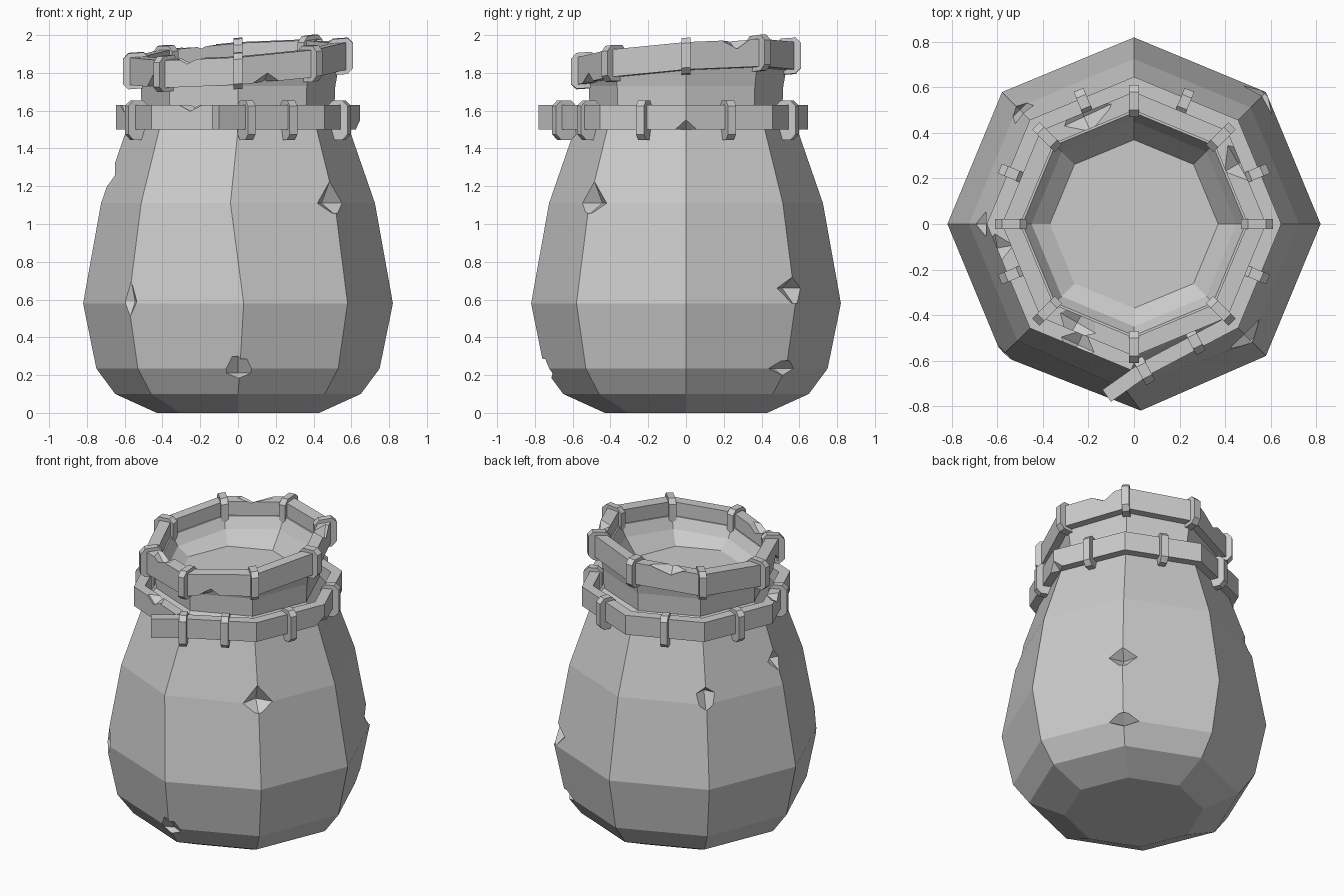
import bpy, bmesh, math
from mathutils import Matrix, Vector

cube = bpy.data.objects.get("Cube")
if cube:
    bpy.data.objects.remove(cube)

grey = bpy.data.materials.new("plain_grey")
grey.use_nodes = True
COLOUR = (0.6, 0.6, 0.6, 1)
grey.diffuse_color = COLOUR
grey.node_tree.nodes["Principled BSDF"].inputs["Base Color"].default_value = COLOUR

SIDES = 8
SLOPE = 0.07  # lean of the mouth towards the front right


def polar(degrees, r, z):
    a = math.radians(degrees)
    return Vector((r * math.cos(a), r * math.sin(a), z))


def lean(v):
    return Vector((v.x, v.y, v.z + SLOPE * (v.x + v.y)))


def finish(name, bm):
    bmesh.ops.recalc_face_normals(bm, faces=bm.faces)
    mesh = bpy.data.meshes.new(name)
    bm.to_mesh(mesh)
    bm.free()
    mesh.materials.append(grey)
    obj = bpy.data.objects.new(name, mesh)
    bpy.context.collection.objects.link(obj)
    return obj


def skin(name, rows, closed=False):
    """Join equal rows of points into a solid, capped unless closed."""
    bm = bmesh.new()
    loops = [[bm.verts.new(p) for p in row] for row in rows]
    n = len(loops[0])
    pairs = list(zip(loops, loops[1:]))
    if closed:
        pairs.append((loops[-1], loops[0]))
    else:
        bm.faces.new(loops[0])
        bm.faces.new(loops[-1])
    for a, b in pairs:
        for i in range(n):
            j = (i + 1) % n
            bm.faces.new((a[i], a[j], b[j], b[i]))
    return finish(name, bm)


def band(name, path, thick, height, closed, shape=lambda v: v):
    """Rectangular strip swept along a horizontal path with mitred corners."""
    rows = []
    n = len(path)
    for i, p in enumerate(path):
        before = path[i - 1] if closed or i else p
        after = path[(i + 1) % n] if closed or i < n - 1 else p
        d1 = (p - before).normalized() if p != before else (after - p).normalized()
        d2 = (after - p).normalized() if after != p else d1
        along = (d1 + d2).normalized()
        out = Vector((along.y, -along.x, 0)) / max(along.dot(d1), 0.5)
        rows.append([shape(p + out * thick * s + Vector((0, 0, height * t)))
                     for s, t in ((-.5, -.5), (.5, -.5), (.5, .5), (-.5, .5))])
    return skin(name, rows, closed)


def clip(name, centre, degrees, depth, height, shape=lambda v: v):
    """Thin bracket with chamfered corners wrapped round a band."""
    turn = Matrix.Translation(centre) @ Matrix.Rotation(math.radians(degrees), 4, "Z")
    d, h, c = depth / 2, height / 2, 0.03
    section = [(-d, c - h), (c - d, -h), (d - c, -h), (d, c - h),
               (d, h - c), (d - c, h), (c - d, h), (-d, h - c)]
    return skin(name, [[shape(turn @ Vector((x, y, z))) for x, z in section]
                       for y in (-0.023, 0.023)])


def chip(target, degrees, r, z, depth, width, up, down):
    """Cut a pointed nick out of a surface."""
    bm = bmesh.new()
    turn = Matrix.Translation(polar(degrees, r, z)) @ Matrix.Rotation(math.radians(degrees), 4, "Z")
    for p in ((-depth, 0, 0), (depth, 0, 0), (0, width, 0), (0, -width, 0), (0, 0, up), (0, 0, -down)):
        bm.verts.new(turn @ Vector(p))
    bmesh.ops.convex_hull(bm, input=bm.verts)
    cutter = finish("nick_cutter", bm)
    cutter.hide_render = True
    mod = target.modifiers.new("nick", "BOOLEAN")
    mod.operation = "DIFFERENCE"
    mod.solver = "EXACT"
    mod.object = cutter
    graph = bpy.context.evaluated_depsgraph_get()
    mesh = bpy.data.meshes.new_from_object(target.evaluated_get(graph))
    target.modifiers.clear()
    target.data = mesh
    mesh.materials.clear()
    mesh.materials.append(grey)
    bpy.data.objects.remove(cutter)


# Sack body: radius, height, sideways shift of the front corner, leaning or level
PROFILE = [(.43, 0, 0, 0), (.65, .1, 0, 0), (.75, .235, .01, 0), (.82, .58, .03, 0),
           (.725, 1.11, -.04, 0), (.59, 1.5, 0, 0), (.51, 1.61, 0, 0), (.515, 1.73, 0, 0),
           (.54, 1.83, 0, 1), (.49, 1.83, 0, 1), (.45, 1.76, 0, 1), (.37, 1.68, 0, 0)]
rows = []
for r, z, shift, leaning in PROFILE:
    row = [polar(i * 360 / SIDES, r, z) for i in range(SIDES)]
    row[6].x += shift
    rows.append([lean(p) for p in row] if leaning else row)
sack = skin("sack_body", rows)

# Nicks on the sack corners: angle, radius, height, depth, width, up, down
for nick in [(270, .745, .21, .07, .15, .11, .05), (225, .82, .59, .05, .07, .19, .11),
             (180, .69, 1.26, .07, .13, .15, .06), (315, .725, 1.11, .10, .15, .19, .06),
             (135, .71, 1.17, .08, .09, .06, .13), (45, .81, .66, .09, .16, .07, .09),
             (45, .745, .235, .08, .16, .05, .05)]:
    chip(sack, *nick)

# Leaning band round the mouth
mouth = [polar(i * 360 / SIDES, .54, 1.85) for i in range(SIDES)]
mouth_band = band("mouth_band", mouth, .075, .145, True, lean)
for nick in [(287, .54, 1.74, .09, .1, .06, .06), (240, .5, 1.88, .12, .1, .05, .05),
             (115, .52, 1.95, .09, .14, .06, .06), (30, .53, 1.98, .09, .1, .06, .06),
             (215, .55, 1.73, .09, .09, .06, .06)]:
    chip(mouth_band, *nick)
for i, p in enumerate(mouth):
    clip(f"mouth_clip_{i + 1}", p, i * 360 / SIDES, .14, .19, lean)

# Level strap round the neck, its loose end sticking out at the front
STRAP_Z = 1.565
strap_path = [Vector((-.12, -.755, STRAP_Z)), Vector((.05, -.635, STRAP_Z))]
strap_path += [polar(a, .612, STRAP_Z) for a in range(-45, 271, 45)]
strap = band("neck_strap", strap_path, .065, .13, False)
for nick in [(245, .585, 1.64, .09, .1, .05, .05), (0, .645, 1.5, .05, .1, .05, .05),
             (190, .61, 1.64, .09, .08, .05, .05)]:
    chip(strap, *nick)
CLIP_ANGLES = [22.5, 67.5, 112.5, 157.5, 202.5, 337.5, 297.5]
for i, a in enumerate(CLIP_ANGLES):
    clip(f"strap_clip_{i + 1}", polar(a, .58, STRAP_Z - .015), a, .115, .21)
clip("strap_end_clip", Vector((.045, -.645, STRAP_Z - .015)), 298, .12, .21)
